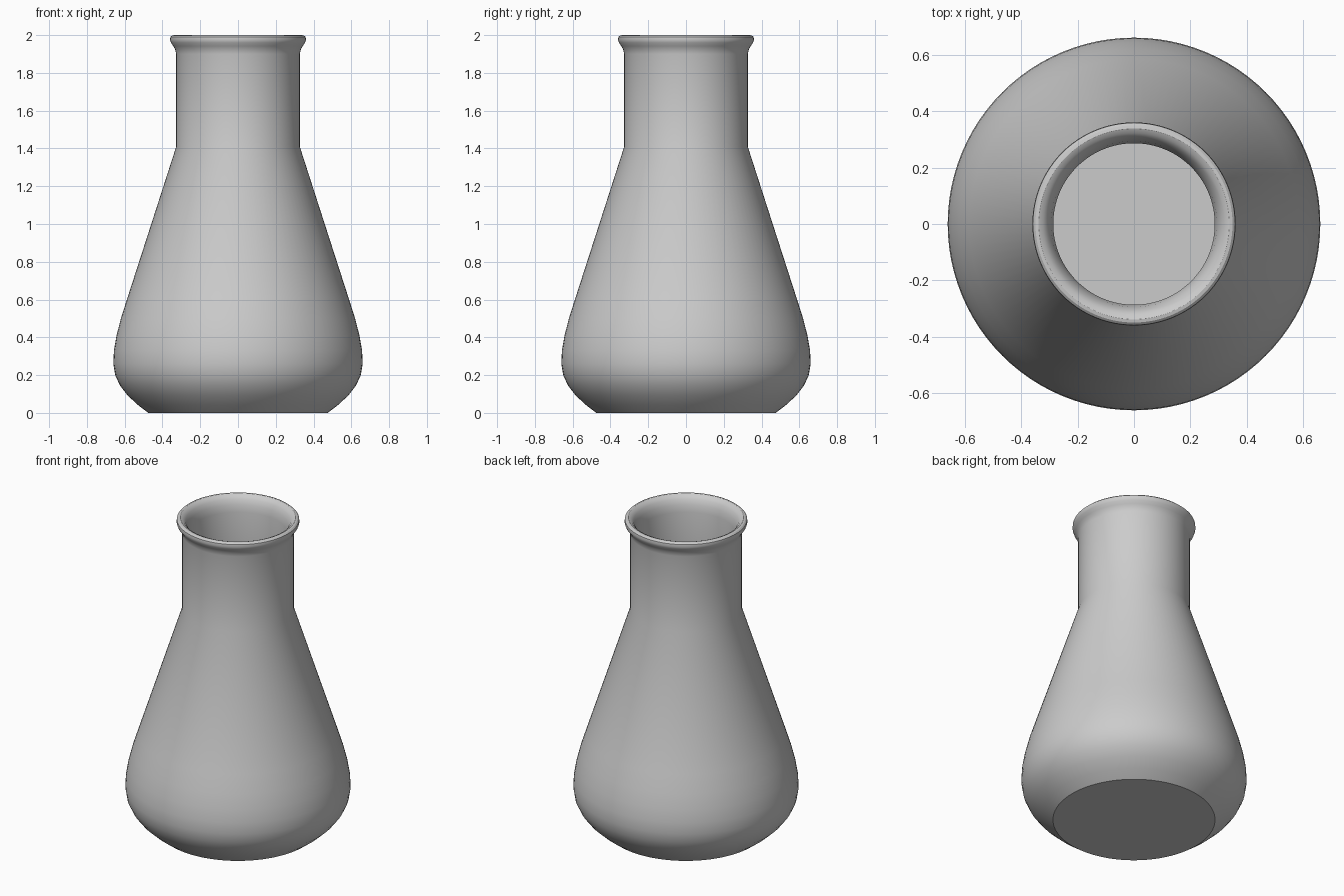
import bpy
import bmesh
import math

SEGMENTS = 96

cube = bpy.data.objects.get("Cube")
if cube:
    bpy.data.objects.remove(cube, do_unlink=True)

glass = bpy.data.materials.new("grey glass")
glass.use_nodes = True
glass.diffuse_color = (0.6, 0.6, 0.6, 1)
glass.node_tree.nodes["Principled BSDF"].inputs["Base Color"].default_value = glass.diffuse_color


def lathe(name, profile, material):
    """Spin a (radius, height) profile about z; it starts and ends on the axis."""
    bm = bmesh.new()
    verts = [bm.verts.new((r, 0, z)) for r, z in profile]
    edges = [bm.edges.new(pair) for pair in zip(verts, verts[1:])]
    bmesh.ops.spin(bm, geom=verts + edges, cent=(0, 0, 0), axis=(0, 0, 1),
                   angle=math.tau, steps=SEGMENTS, use_merge=True)
    bmesh.ops.remove_doubles(bm, verts=bm.verts, dist=0.0005)
    bmesh.ops.recalc_face_normals(bm, faces=bm.faces)
    mesh = bpy.data.meshes.new(name)
    bm.to_mesh(mesh)
    bm.free()
    mesh.materials.append(material)
    obj = bpy.data.objects.new(name, mesh)
    bpy.context.collection.objects.link(obj)
    bpy.ops.object.select_all(action="DESELECT")
    obj.select_set(True)
    bpy.context.view_layer.objects.active = obj
    bpy.ops.object.shade_smooth_by_angle(angle=math.radians(30))
    return obj


# Outer wall: flat base, rounded belly, cone, neck
outer = [(0, 0), (0.475, 0), (0.53, 0.042), (0.585, 0.093), (0.625, 0.145),
         (0.65, 0.2), (0.66, 0.26), (0.657, 0.33), (0.643, 0.41),
         (0.62, 0.5), (0.585, 0.61), (0.327, 1.41), (0.327, 1.9)]

# Flared, rolled lip
lip = [(0.333, 1.925), (0.343, 1.942), (0.355, 1.96), (0.36, 1.975),
       (0.358, 1.99), (0.349, 1.998), (0.338, 2.0), (0.322, 1.993),
       (0.307, 1.975), (0.294, 1.945), (0.286, 1.9)]

# Inner wall, back down to the inside floor
inner = [(0.286, 1.405), (0.545, 0.6), (0.58, 0.49), (0.603, 0.4),
         (0.618, 0.32), (0.62, 0.26), (0.61, 0.21), (0.59, 0.168),
         (0.555, 0.122), (0.505, 0.075), (0.46, 0.04), (0, 0.04)]

lathe("flask_body", outer + lip + inner, glass)
